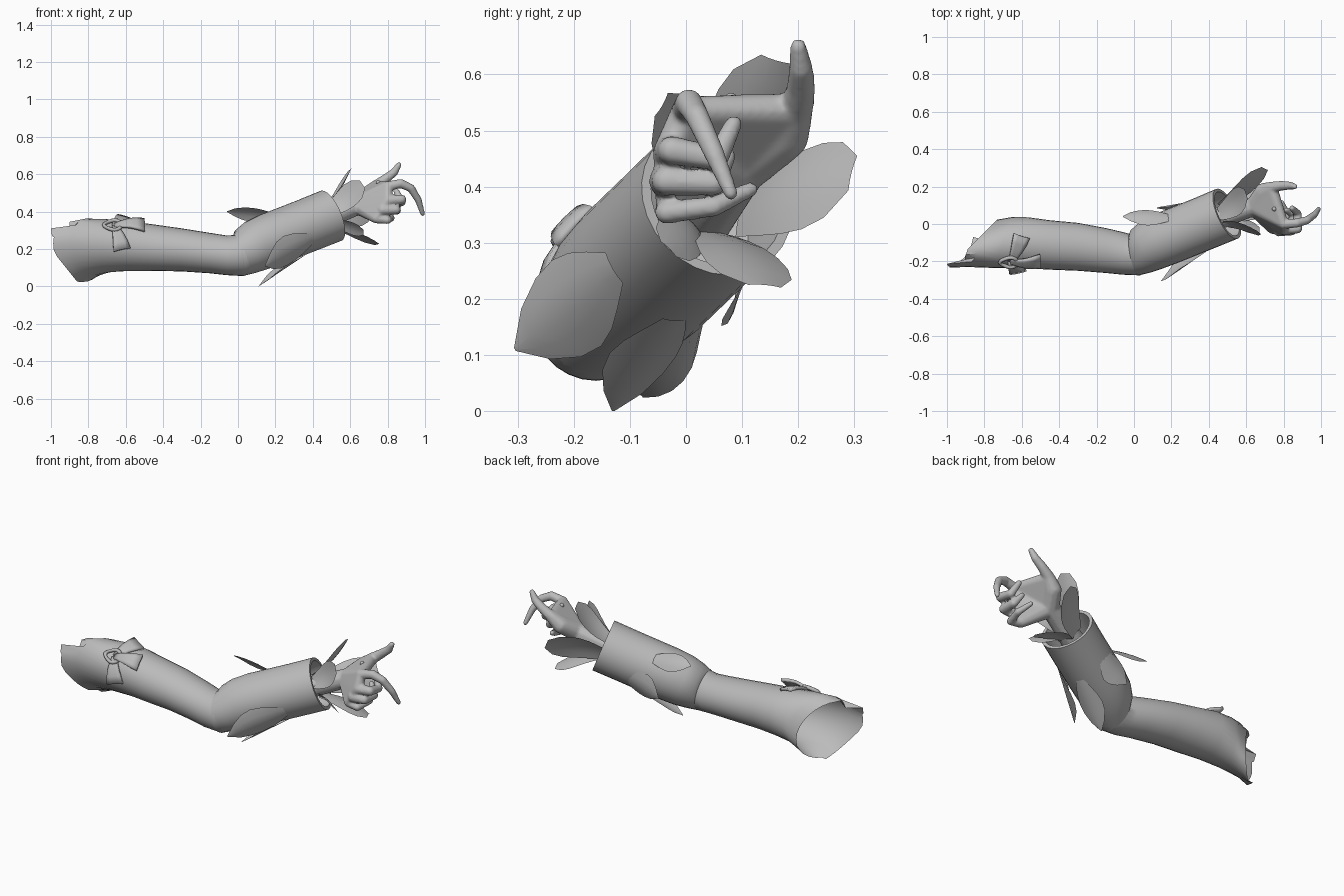
import bpy, bmesh, math
from mathutils import Vector as V, Matrix

cube = bpy.data.objects.get("Cube")
if cube:
    bpy.data.objects.remove(cube)

grey = bpy.data.materials.new("plain_grey")
grey.use_nodes = True
grey.diffuse_color = (0.5, 0.5, 0.5, 1)
grey.node_tree.nodes["Principled BSDF"].inputs["Base Color"].default_value = (0.5, 0.5, 0.5, 1)


def finish(name, bm, angle=40):
    bmesh.ops.recalc_face_normals(bm, faces=bm.faces)
    mesh = bpy.data.meshes.new(name)
    bm.to_mesh(mesh)
    bm.free()
    ob = bpy.data.objects.new(name, mesh)
    bpy.context.collection.objects.link(ob)
    mesh.materials.append(grey)
    bpy.ops.object.select_all(action='DESELECT')
    ob.select_set(True)
    bpy.context.view_layer.objects.active = ob
    bpy.ops.object.shade_smooth_by_angle(angle=math.radians(angle))
    return ob


def loft(name, rings, angle=40):
    """Skin a list of equal-length rings of points."""
    bm = bmesh.new()
    rows = [[bm.verts.new(p) for p in ring] for ring in rings]
    for a, b in zip(rows, rows[1:]):
        for i in range(len(a)):
            k = (i + 1) % len(a)
            bm.faces.new((a[i], a[k], b[k], b[i]))
    return finish(name, bm, angle)


def ring(centre, direction, ry, rz, slant=0, n=28):
    """Ellipse across a direction; slant shears it along x for an angled opening."""
    d = V(direction).normalized()
    side = V((0, 0, 1)).cross(d).normalized()
    up = d.cross(side)
    pts = []
    for i in range(n):
        a = math.tau * i / n
        p = side * math.cos(a) * ry + up * math.sin(a) * rz
        pts.append(V(centre) + p + V((p.y * slant, 0, -p.y * slant * 0.35)))
    return pts


def petal(name, base, tip, out, widths, bow, cup, thick=0.0):
    """Curved leaf from base to tip, arched along out and cupped across."""
    base, tip = V(base), V(tip)
    side = (tip - base).cross(out).normalized()
    n = len(widths) - 1
    bm = bmesh.new()
    rows = []
    for i, w in enumerate(widths):
        t = i / n
        mid = base.lerp(tip, t) + out * bow * math.sin(math.pi * t)
        dip = cup * (w / max(widths)) ** 2
        rows.append([bm.verts.new(mid + side * w * j / 2 - out * dip * (j / 2) ** 2)
                     for j in range(-2, 3)])
    for a, b in zip(rows, rows[1:]):
        for j in range(4):
            bm.faces.new((a[j], a[j + 1], b[j + 1], b[j]))
    ob = finish(name, bm, 60)
    if thick:
        mod = ob.modifiers.new("thickness", 'SOLIDIFY')
        mod.thickness = thick
        mod.offset = 0


# Upper sleeve with a slanted, notched shoulder opening
elbow, cuff = V((0, -0.165, 0.165)), V((0.4975, 0.055, 0.3775))
axis = (cuff - elbow).normalized()
X = V((1, 0, 0))
opening = ring((-0.86, -0.105, 0.185), X, 0.128, 0.155, 1.0)
opening[9] = V((-0.90, -0.165, 0.345))
opening[10] = V((-0.905, -0.19, 0.29))
opening[11] = V((-1.0, -0.213, 0.31))
opening[12] = V((-0.995, -0.225, 0.27))
opening[21] = V((-0.86, -0.07, 0.025))
for p in opening[13:21]:
    p.x = max(p.x, -1 + (0.2 - p.z) * 0.8)
loft("upper_sleeve", [
    opening,
    ring((-0.79, -0.10, 0.207), X, 0.130, 0.152, 0.75),
    ring((-0.70, -0.099, 0.217), X, 0.136, 0.142, 0.35),
    ring((-0.58, -0.10, 0.216), X, 0.136, 0.133, 0.1),
    ring((-0.45, -0.112, 0.207), X, 0.132, 0.124),
    ring((-0.30, -0.122, 0.195), X, 0.128, 0.115),
    ring((-0.15, -0.142, 0.178), X, 0.120, 0.108),
    ring((-0.06, -0.157, 0.166), X, 0.114, 0.106),
    ring(elbow + V((0.01, 0, 0)), X + axis, 0.112, 0.112),
    ring(elbow + axis * 0.08, axis, 0.115, 0.115),
])

# Forearm sleeve, fuller on the inner elbow side and turned in at the cuff
swell = V((-0.5, 0.6, 0.61))
loft("forearm_sleeve", [ring(elbow.lerp(cuff, t) + swell * s, X + axis if t < 0.05 else axis, r, r)
                        for t, s, r in ((0, 0, 0.113), (0.09, 0.006, 0.127), (0.2, 0.014, 0.139),
                                        (0.35, 0.014, 0.144), (0.5, 0.01, 0.144),
                                        (0.75, 0.004, 0.144), (1, 0, 0.145),
                                        (1, 0, 0.127), (0.75, 0, 0.12), (0.7, 0, 0.05))], 35)


def outward(tip, origin):
    """Direction from the forearm axis towards a tip."""
    rel = tip - origin
    return (rel - axis * rel.dot(axis)).normalized()


# Long leaves lying on the forearm and flaring past the elbow
leaf_w = [0.03, 0.055, 0.075, 0.085, 0.078, 0.05, 0.003]
for label, tip, start, size, bow in (("upper", (-0.06, 0.04, 0.40), 0.55, 0.65, 0.012),
                                     ("front", (0.145, -0.305, 0.11), 0.66, 1.05, 0),
                                     ("lower", (0.11, -0.13, 0.0), 0.6, 0.75, 0),
                                     ("back", (0.12, 0.085, 0.18), 0.7, 0.95, 0)):
    tip = V(tip)
    out = outward(tip, elbow)
    petal("sleeve_leaf_" + label, elbow.lerp(cuff, start) + out * 0.141, tip, out,
          [w * size for w in leaf_w], bow, 0.028 * size)

# Flared round petals around the wrist
wrist = V((0.48, 0.045, 0.37))
frill_w = [0.04, 0.054, 0.067, 0.077, 0.08, 0.07, 0.032]
for label, tip, size in (("top", (0.60, 0.16, 0.625), 0.9),
                         ("back", (0.70, 0.295, 0.425), 1.12),
                         ("bottom", (0.745, 0.14, 0.225), 0.98),
                         ("front", (0.665, -0.042, 0.545), 0.85),
                         ("front_lower", (0.67, -0.03, 0.29), 0.6)):
    tip = V(tip)
    out = outward(tip, wrist)
    petal("wrist_petal_" + label, wrist + out * 0.055, tip, out,
          [w * size for w in frill_w], -0.022, -0.016)

# Hand: convex pads and finger segments fused into one skin
hand = bmesh.new()


def pad(*balls):
    bm = bmesh.new()
    for x, y, z, r in balls:
        bmesh.ops.create_icosphere(bm, subdivisions=2, radius=r,
                                   matrix=Matrix.Translation((x, y, z)))
    hull = bmesh.ops.convex_hull(bm, input=bm.verts)
    inner = [g for g in hull["geom_interior"] if isinstance(g, bmesh.types.BMVert)]
    bmesh.ops.delete(bm, geom=inner, context='VERTS')
    mesh = bpy.data.meshes.new("pad")
    bm.to_mesh(mesh)
    bm.free()
    hand.from_mesh(mesh)
    bpy.data.meshes.remove(mesh)


def chain(*balls):
    for a, b in zip(balls, balls[1:]):
        pad(a, b)


heel = (0.645, 0.095, 0.435, 0.052)
index_k, pinky_k = (0.80, 0.0, 0.535, 0.027), (0.74, -0.025, 0.365, 0.029)
mid_k, thumb_k = (0.80, -0.03, 0.46, 0.03), (0.735, 0.195, 0.535, 0.032)
thumb_pad = (0.69, 0.175, 0.49, 0.045)
chain((0.42, 0.02, 0.345, 0.065), (0.57, 0.07, 0.405, 0.055), heel)
pad(heel, index_k, mid_k, pinky_k)
pad(heel, thumb_pad, thumb_k)
pad(heel, thumb_k, index_k)
chain(thumb_k, (0.79, 0.205, 0.575, 0.026), (0.835, 0.205, 0.61, 0.022), (0.86, 0.2, 0.65, 0.015))
chain(index_k, (0.87, 0.005, 0.55, 0.025), (0.925, 0.02, 0.525, 0.022),
      (0.965, 0.05, 0.46, 0.019), (0.987, 0.08, 0.388, 0.013))
chain(mid_k, (0.875, -0.025, 0.465, 0.026), (0.875, 0.055, 0.45, 0.022), (0.845, 0.085, 0.512, 0.016))
chain((0.775, -0.035, 0.41, 0.032), (0.845, -0.035, 0.41, 0.026), (0.85, 0.05, 0.405, 0.022),
      (0.815, 0.075, 0.455, 0.015))
chain(pinky_k, (0.80, -0.035, 0.354, 0.021), (0.82, 0.05, 0.365, 0.019), (0.79, 0.115, 0.395, 0.014))
skin = finish("hand", hand)
mod = skin.modifiers.new("fuse", 'REMESH')
mod.mode = 'VOXEL'
mod.voxel_size = 0.006
mod.use_smooth_shade = True
mod = skin.modifiers.new("soften", 'SMOOTH')
mod.factor = 0.5
mod.iterations = 6

# Small bead on the hand
bead = bmesh.new()
bmesh.ops.create_uvsphere(bead, u_segments=12, v_segments=8, radius=0.012,
                          matrix=Matrix.Translation((0.75, 0.08, 0.555)))
finish("hand_bead", bead)

# Bow on the upper sleeve: three flared ribbons and a teardrop loop
knot = V((-0.66, -0.2, 0.322))
normal = V((0, -0.7, 0.7)).normalized()
ribbon_w = [0.014, 0.022, 0.031, 0.04, 0.046]
for label, tip in (("upper", (-0.60, -0.065, 0.368)), ("side", (-0.50, -0.2, 0.33)),
                   ("lower", (-0.62, -0.258, 0.197))):
    petal("bow_ribbon_" + label, knot, tip, normal, ribbon_w, 0.018, 0.004, 0.016)

across = V((0, 0.7, 0.7)).normalized()
sections = []
for i in range(24):
    a = math.tau * i / 24
    stretch = 1 + 0.6 * max(0, -math.cos(a)) ** 3
    radial = X * math.cos(a) * stretch + across * math.sin(a)
    sections.append([knot + normal * 0.008 + radial * 0.036
                     + radial.normalized() * 0.010 * math.cos(b)
                     + normal * 0.011 * math.sin(b)
                     for b in (math.tau * j / 8 for j in range(8))])
loft("bow_loop", sections + sections[:1], 60)
